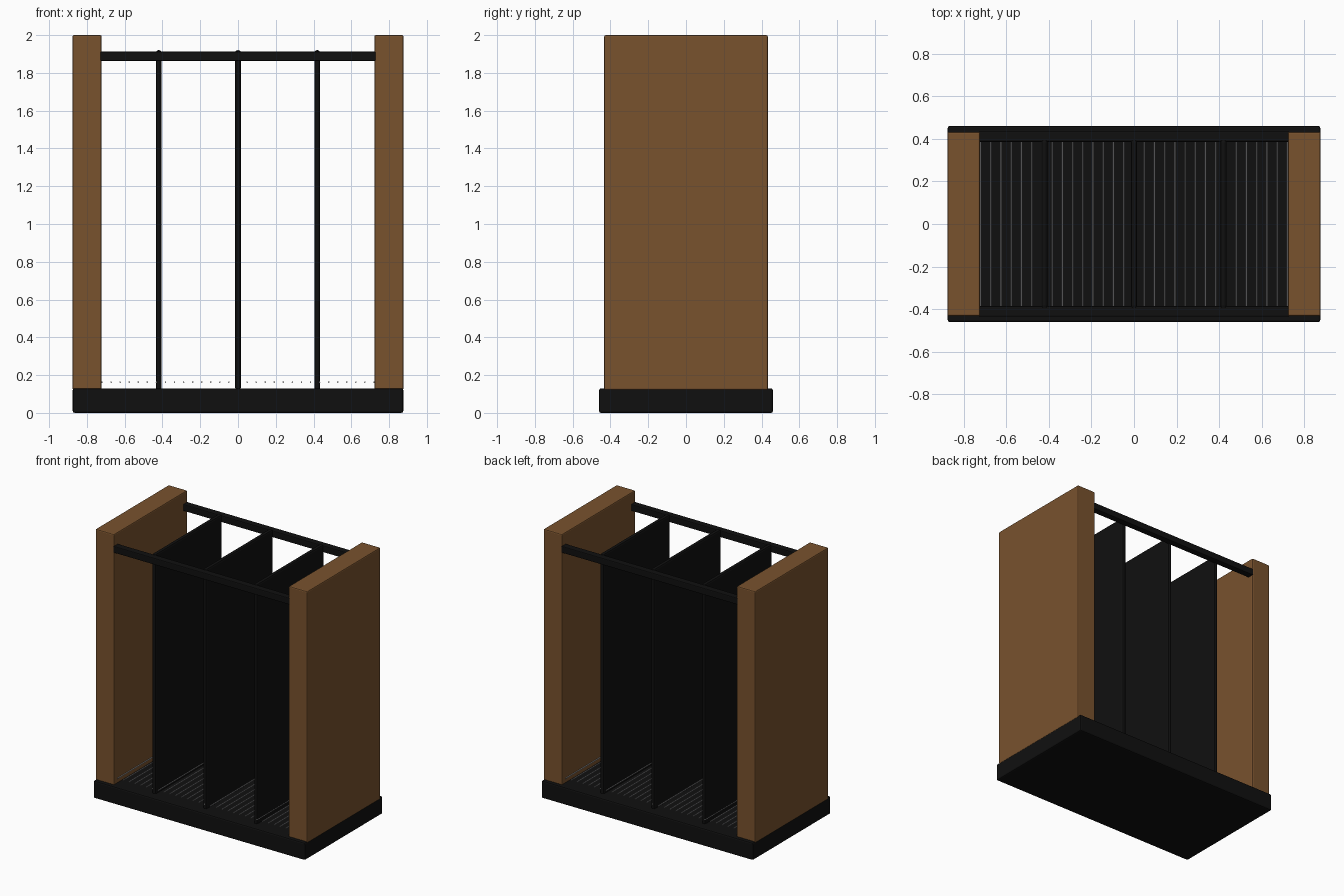
import bpy

# Remove the default cube
cube = bpy.data.objects.get("Cube")
if cube:
    bpy.data.objects.remove(cube, do_unlink=True)


def material(name, color):
    mat = bpy.data.materials.new(name)
    mat.use_nodes = True
    mat.diffuse_color = (*color, 1)
    mat.node_tree.nodes["Principled BSDF"].inputs["Base Color"].default_value = (*color, 1)
    return mat


wood = material("brown wood", (0.19, 0.085, 0.027))
black = material("black metal", (0.005, 0.005, 0.005))
steel = material("grey steel", (0.35, 0.35, 0.36))


def box(name, center, size, mat, bevel):
    bpy.ops.mesh.primitive_cube_add(size=1, location=center)
    obj = bpy.context.object
    obj.name = name
    obj.scale = size
    bpy.ops.object.transform_apply(location=False, rotation=False, scale=True)
    obj.data.materials.append(mat)
    mod = obj.modifiers.new("rounded edges", "BEVEL")
    mod.width = bevel
    mod.segments = 2
    return obj


# Base plinth
box("base", (0, 0, 0.065), (1.75, 0.92, 0.13), black, 0.01)

# Wooden side boards and the rails that join them
for side, label in ((1, "left"), (-1, "right")):
    box(label + "_board", (side * 0.799, 0, 1.06), (0.154, 0.866, 1.88), wood, 0.008)
for side, label in ((-1, "front"), (1, "back")):
    box(label + "_rail", (0, side * 0.41, 1.888), (1.46, 0.05, 0.05), black, 0.006)

# Upright dividers
for i in (-1, 0, 1):
    box("divider", (i * 0.42, 0, 1.02), (0.03, 0.79, 1.8), black, 0.012)

# Row of thin floor wires
for i in range(-15, 16):
    bpy.ops.mesh.primitive_cylinder_add(vertices=8, radius=0.004, depth=0.79,
                                        location=(i * 0.048, 0, 0.163),
                                        rotation=(1.5708, 0, 0))
    wire = bpy.context.object
    wire.name = "floor_wire"
    wire.data.materials.append(steel)
    bpy.ops.object.shade_smooth_by_angle()
